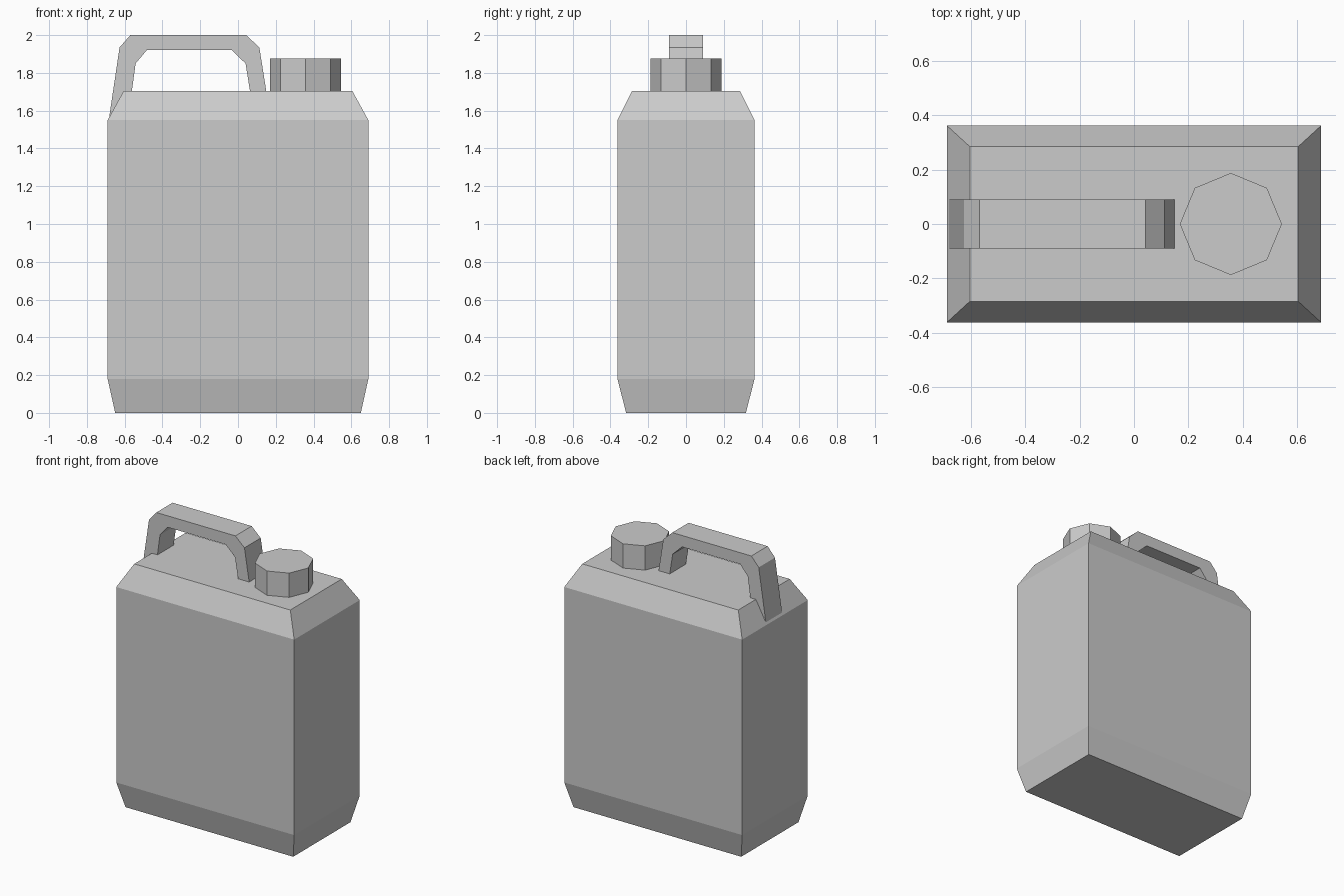
import bpy, bmesh
from math import cos, sin, tau

cube = bpy.data.objects.get("Cube")
if cube:
    bpy.data.objects.remove(cube, do_unlink=True)

# Single plain plastic colour
GREY = (0.6, 0.6, 0.6, 1)
plastic = bpy.data.materials.new("grey plastic")
plastic.use_nodes = True
plastic.diffuse_color = GREY
plastic.node_tree.nodes["Principled BSDF"].inputs["Base Color"].default_value = GREY


def loft(name, rings):
    """Skin a stack of matching point rings and close both ends."""
    bm = bmesh.new()
    loops = [[bm.verts.new(p) for p in ring] for ring in rings]
    for low, high in zip(loops, loops[1:]):
        for i in range(len(low)):
            j = (i + 1) % len(low)
            bm.faces.new((low[i], low[j], high[j], high[i]))
    bm.faces.new(loops[0][::-1])
    bm.faces.new(loops[-1])
    bmesh.ops.recalc_face_normals(bm, faces=bm.faces)
    mesh = bpy.data.meshes.new(name)
    bm.to_mesh(mesh)
    bm.free()
    mesh.materials.append(plastic)
    obj = bpy.data.objects.new(name, mesh)
    bpy.context.collection.objects.link(obj)
    return obj


def rectangle(x, y, z):
    return [(-x, -y, z), (x, -y, z), (x, y, z), (-x, y, z)]


# Body: box tapered at the foot and the shoulder
sections = [(0.65, 0.317, 0), (0.69, 0.363, 0.18), (0.69, 0.363, 1.55), (0.605, 0.285, 1.705)]
loft("canister_body", [rectangle(*s) for s in sections])

# Screw cap: octagonal prism
def octagon(z):
    return [(0.357 + 0.188 * cos(tau * i / 8), 0.188 * sin(tau * i / 8), z) for i in range(8)]

loft("screw_cap", [octagon(1.70), octagon(1.875)])

# Handle: angular arch, its left-hand foot reaching down over the shoulder
outer = [(-0.682, 1.565), (-0.627, 1.935), (-0.57, 2), (0.043, 2), (0.113, 1.935), (0.151, 1.695)]
inner = [(0.065, 1.695), (0.04, 1.85), (-0.033, 1.92), (-0.483, 1.92), (-0.542, 1.85), (-0.568, 1.66)]
loft("carry_handle", [[(x, y, z) for x, z in outer + inner] for y in (-0.09, 0.09)])
